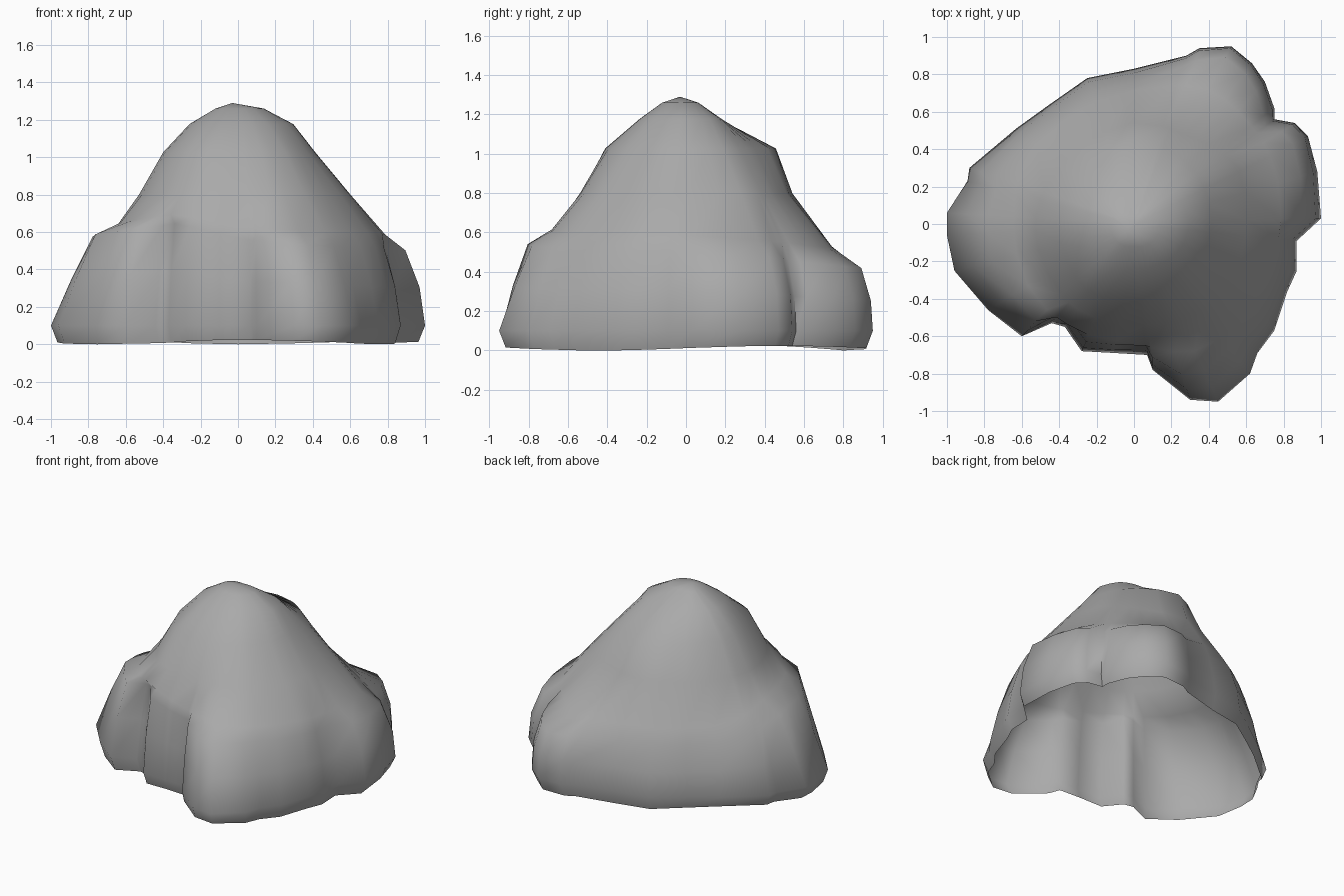
import bpy
import bmesh
import math
from mathutils import Vector

cube = bpy.data.objects.get("Cube")
if cube:
    bpy.data.objects.remove(cube, do_unlink=True)


def make_material(name, colour):
    material = bpy.data.materials.new(name)
    material.use_nodes = True
    material.diffuse_color = colour
    shader = next(n for n in material.node_tree.nodes if n.type == "BSDF_PRINCIPLED")
    shader.inputs["Base Color"].default_value = colour
    shader.inputs["Roughness"].default_value = 0.9
    return material


def sample(values, angle):
    """Read an evenly spaced ring of values at any angle, blending between neighbours."""
    position = (angle / math.tau % 1) * len(values)
    index = int(position)
    blend = position - index
    first = values[index % len(values)]
    second = values[(index + 1) % len(values)]
    return first + (second - first) * blend


# Lobed footprint of the boulder, counter-clockwise from the left side
footprint = [
    (1, .03), (.98, .28), (.93, .47), (.86, .54), (.75, .56), (.75, .62),
    (.7, .76), (.63, .86), (.52, .95), (.35, .94), (.28, .9), (0, .83),
    (-.25, .78), (-.45, .64), (-.63, .51), (-.88, .3), (-.89, .23),
    (-1, .06), (-1, -.06), (-.96, -.25), (-.78, -.46), (-.6, -.6),
    (-.44, -.53), (-.37, -.55), (-.28, -.68), (-.1, -.69), (.07, -.7),
    (.1, -.78), (.3, -.94), (.45, -.95), (.62, -.8), (.66, -.69),
    (.75, -.57), (.82, -.36), (.87, -.25), (.87, -.09),
]

# Ledge every thirty degrees: share of the footprint radius, height,
# and how far the wall below it has leaned in at mid height
ledge_share = [.9, .92, .95, .91, .91, .89, .77, .83, .93, .94, .81, .9]
ledge_height = [.51, .47, .42, .44, .45, .46, .58, .61, .66, .57, .53, .52]
wall_lean = [.3, .2, .2, .3, .3, .4, .5, .5, .4, .4, .5, .4]

# Slope just above the ledge
slope_radii = [.79, .82, .83, .72, .67, .68, .64, .66, .65, .63, .78, .76]

# Upper contours to the summit: height and radii
contours = [
    (.8, [.6, .63, .54, .54, .5, .5, .53, .53, .55, .53, .58, .6]),
    (1.03, [.41, .42, .44, .47, .39, .38, .4, .41, .44, .41, .42, .4]),
    (1.18, [.3, .27, .2, .16, .18, .24, .26, .26, .25, .23, .25, .28]),
    (1.26, [.14, .1, .07, .06, .07, .1, .12, .13, .13, .12, .13, .14]),
]

bm = bmesh.new()
rings = [[] for _ in range(5 + len(contours))]
for x, y in footprint:
    angle = math.atan2(y, x)
    outer = math.hypot(x, y)
    ledge = outer * sample(ledge_share, angle)
    ledge_z = sample(ledge_height, angle)
    rim_z = .012 + .012 * math.sin(3 * angle)
    # Open rim, undercut foot, leaning wall, ledge and the slope above it
    column = [
        (outer * .965, rim_z),
        (outer, .1),
        (outer + (ledge - outer) * sample(wall_lean, angle), ledge_z * .6),
        (ledge, ledge_z),
        (sample(slope_radii, angle), ledge_z * .75 + contours[0][0] * .25),
    ]
    column += [(sample(radii, angle), height) for height, radii in contours]
    for ring, (radius, height) in zip(rings, column):
        point = Vector((math.cos(angle) * radius, math.sin(angle) * radius, height))
        ring.append(bm.verts.new(point))

# Skin neighbouring rings, leaving the underside open
count = len(footprint)
for lower, upper in zip(rings, rings[1:]):
    for i in range(count):
        j = (i + 1) % count
        bm.faces.new((lower[i], lower[j], upper[j], upper[i]))

# Rounded summit
summit = bm.verts.new((-.03, -.03, 1.29))
for i in range(count):
    bm.faces.new((rings[-1][i], rings[-1][(i + 1) % count], summit))

# Soften the hard contour bands from the ledge up
soft = [v for ring in rings[3:-1] for v in ring]
bmesh.ops.smooth_vert(bm, verts=soft, factor=.15,
                      use_axis_x=True, use_axis_y=True, use_axis_z=True)

mesh = bpy.data.meshes.new("boulder")
bm.to_mesh(mesh)
bm.free()
boulder = bpy.data.objects.new("boulder", mesh)
bpy.context.collection.objects.link(boulder)
mesh.materials.append(make_material("stone grey", (.4, .4, .4, 1)))

bpy.ops.object.select_all(action="DESELECT")
boulder.select_set(True)
bpy.context.view_layer.objects.active = boulder
bpy.ops.object.shade_smooth_by_angle(angle=math.radians(75))
